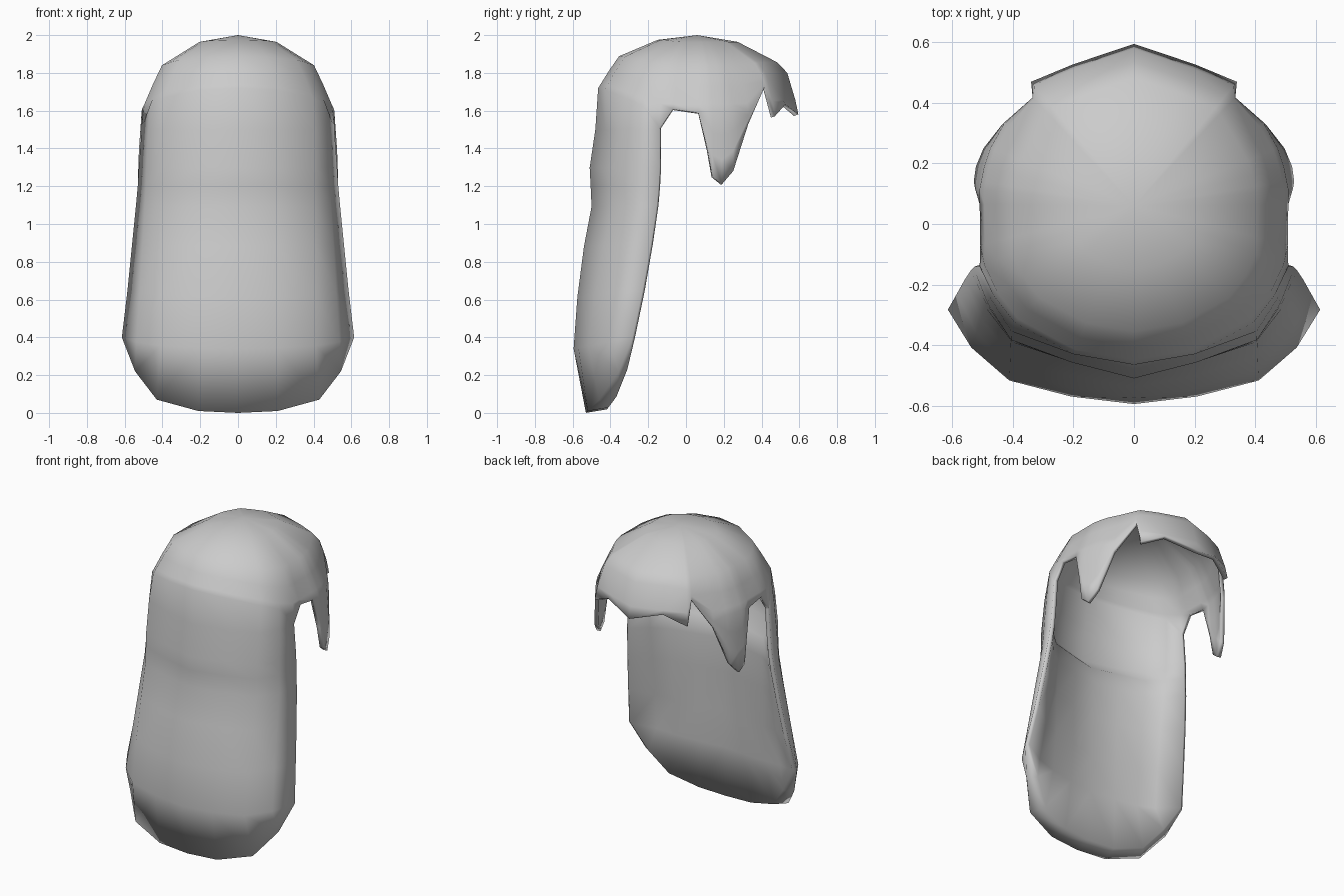
import bpy
import bmesh

cube = bpy.data.objects.get("Cube")
if cube:
    bpy.data.objects.remove(cube)

# One flat hair colour
hair = bpy.data.materials.new("light_grey_hair")
hair.use_nodes = True
hair.diffuse_color = (0.6, 0.6, 0.6, 1)
hair.node_tree.nodes["Principled BSDF"].inputs["Base Color"].default_value = (0.6, 0.6, 0.6, 1)

APEX_Y, TOP = 0.06, 2.0
# Dome section: fraction of radius, fraction of drop, and drop above the fringe
DOME = [(0, 0, 0), (0.4, 0.09, 0.09), (0.79, 0.4, 0.36), (0.89, 0.67, 0.5),
        (0.97, 0.91, 0.86), (1, 1, 1)]

# Curtain rows: height, half width, back y, side edge y, padding
ROWS = [(1.5, 0.51, -0.48, -0.14, 0), (1.3, 0.525, -0.51, -0.14, 0),
        (1.21, 0.53, -0.505, -0.145, 0.45), (1.1, 0.54, -0.5, -0.155, 0.55),
        (0.9, 0.56, -0.54, -0.185, 0.7), (0.65, 0.585, -0.575, -0.23, 0.9),
        (0.4, 0.615, -0.595, -0.283, 0.95)]
HEM_PADDING = 0.5
# Curtain columns, centre to side: top x, flare, depth share, padding share, dome rim, hem
CURTAIN = [(0, 0, 0, 1, (0, -0.465, 1.72), (0, -0.53, 0)),
           (0.205, 0.03, 0.08, 1, (0.2, -0.43, 1.71), (0.21, -0.52, 0.01)),
           (0.405, 0.07, 0.25, 0.9, (0.395, -0.325, 1.67), (0.43, -0.46, 0.07)),
           (0.475, 0.6, 0.6, 0.5, (0.465, -0.235, 1.63), (0.545, -0.355, 0.22)),
           (0.51, 1, 1, 0, (0.51, -0.14, 1.6), (0.615, -0.283, 0.4))]
EDGE_CORNER = (0.51, -0.14, 1.51)
# Front columns, ear to centre: dome rim x, y and hem height
FRONT = [(0.508, -0.07, 1.61), (0.51, 0.065, 1.59), (0.51, 0.115, 1.39),
         (0.505, 0.14, 1.25), (0.495, 0.19, 1.21), (0.475, 0.25, 1.28),
         (0.43, 0.33, 1.53), (0.36, 0.445, 1.73), (0.34, 0.47, 1.57),
         (0.2, 0.528, 1.635), (0, 0.595, 1.58)]
RIM = 1.6


def dome(rim, end):
    """Points from the crown towards a rim, finishing at the given end."""
    x, y, z = rim
    front = min(max((y - 0.3) / 0.2, 0), 1)
    rows = []
    for r, back_drop, front_drop in DOME[:-1]:
        drop = back_drop + (front_drop - back_drop) * front
        # Rows never fall below the end of the column
        height = max(TOP + (z - TOP) * drop, end[2] + 0.02)
        r = min(r, 0.92) if end[2] > 1.7 and y > 0 else r
        rows.append((x * r, APEX_Y + (y - APEX_Y) * r, height, 0))
    return rows + [(*end, 0)]


# Back curtain, padded on its inner side
columns = []
for top_x, flare, depth, pad, rim, hem in CURTAIN:
    end = EDGE_CORNER if depth == 1 else rim
    drop = []
    for z, w, back, edge, fill in ROWS:
        fall = (ROWS[0][0] - z) / 1.1
        share = depth ** (0.72 + 0.28 * fall)
        drop.append((top_x + flare * (w - 0.51), back + (edge - back) * share,
                     z - 0.06 * (1 - depth) * fall ** 2, pad * fill))
    columns.append(dome(rim, end) + drop + [(*hem, pad * HEM_PADDING)])

# Side locks hang below the rim and flare out slightly; the notch is cut above it
for x, y, hem in FRONT:
    rim = (x, y, RIM)
    cut = 0.93 if hem > 1.7 else 1
    end = (x * cut, APEX_Y + (y - APEX_Y) * cut, max(hem, RIM) if hem < 1.55 else hem)
    fall = []
    for i in range(1, len(ROWS) + 2):
        low = end[2] + (hem - end[2]) * min(i / 3, 1)
        fall.append((end[0] + (end[2] - low) * 0.07, end[1], low, 0))
    columns.append(dome(rim, end) + fall)

# Half of the hair sheet, with padding stored as vertex weight
bm = bmesh.new()
weights = bm.verts.layers.deform.verify()
grid = []
for col in columns:
    line = []
    for x, y, z, w in col:
        v = bm.verts.new((x, y, z))
        v[weights][0] = w
        line.append(v)
    grid.append(line)
for a, b in zip(grid, grid[1:]):
    for i in range(len(a) - 1):
        # The curtain stops at its side edge
        if a is grid[len(CURTAIN) - 1] and i >= len(DOME) - 1:
            continue
        bm.faces.new((a[i], a[i + 1], b[i + 1], b[i]))
bmesh.ops.remove_doubles(bm, verts=bm.verts, dist=0.002)
bmesh.ops.dissolve_degenerate(bm, edges=bm.edges, dist=0.001)
loose = [v for v in bm.verts if not v.link_faces]
bmesh.ops.delete(bm, geom=loose, context="VERTS")
bmesh.ops.recalc_face_normals(bm, faces=bm.faces)
bm.normal_update()
if sum(f.normal.z * f.calc_area() for f in bm.faces) < 0:
    bmesh.ops.reverse_faces(bm, faces=bm.faces)

mesh = bpy.data.meshes.new("long_hair")
bm.to_mesh(mesh)
bm.free()
mesh.materials.append(hair)
obj = bpy.data.objects.new("long_hair", mesh)
bpy.context.collection.objects.link(obj)
obj.vertex_groups.new(name="padding")
bpy.ops.object.select_all(action="DESELECT")
obj.select_set(True)
bpy.context.view_layer.objects.active = obj

# Mirror the half, then thicken inwards, most in the middle of the curtain
mirror = obj.modifiers.new("mirror", "MIRROR")
mirror.merge_threshold = 0.002
shell = obj.modifiers.new("thickness", "SOLIDIFY")
shell.thickness = 0.2
shell.offset = -1
shell.vertex_group = "padding"
shell.thickness_vertex_group = 0.125
for name in ("mirror", "thickness"):
    bpy.ops.object.modifier_apply(modifier=name)
bpy.ops.object.shade_smooth_by_angle(angle=1.75)
